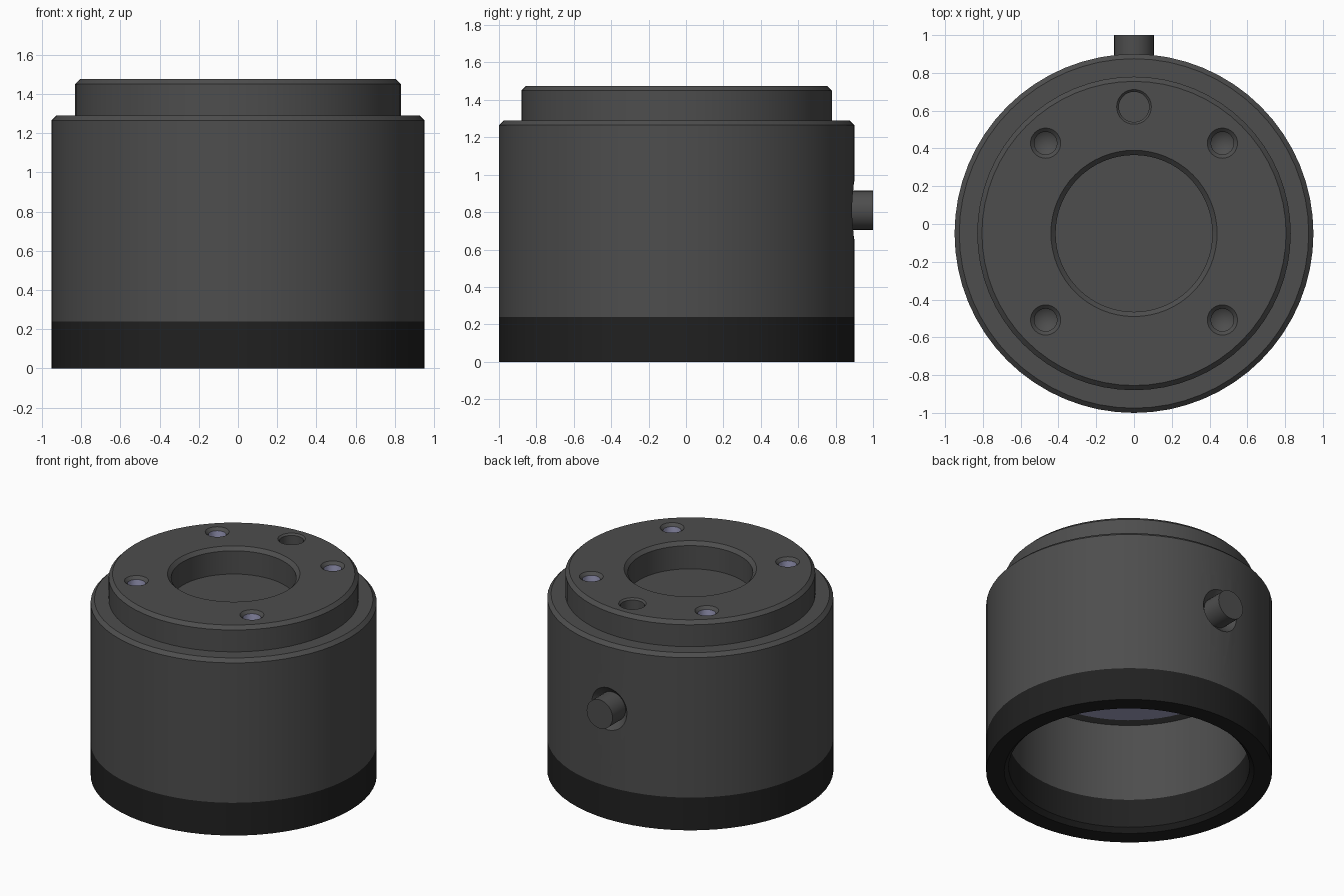
import bpy, bmesh, math

cube = bpy.data.objects.get("Cube")
if cube:
    bpy.data.objects.remove(cube, do_unlink=True)


def material(name, colour):
    m = bpy.data.materials.new(name)
    m.use_nodes = True
    m.diffuse_color = (*colour, 1)
    m.node_tree.nodes["Principled BSDF"].inputs["Base Color"].default_value = (*colour, 1)
    return m


GREY = material("charcoal grey", (0.075, 0.075, 0.075))
DARK = material("near black", (0.015, 0.015, 0.015))
LILAC = material("pale lavender metal", (0.36, 0.36, 0.55))

AXIS_Y = -0.05   # the round body sits forward of the rear pin
PIN_Z = 0.81
TOP = 1.475


def lathe(name, profile, mats, location, segments=64, special=(), closed=False, rot=0):
    """Revolve (radius, height) points; segments listed in special use mats[1]."""
    bm = bmesh.new()
    rings = []
    for r, z in profile:
        count = segments if r > 0 else 1
        rings.append([bm.verts.new((r * math.cos(math.tau * i / segments),
                                    r * math.sin(math.tau * i / segments), z))
                      for i in range(count)])
    pairs = list(zip(rings, rings[1:]))
    if closed:
        pairs.append((rings[-1], rings[0]))
    for s, (a, b) in enumerate(pairs):
        for i in range(segments):
            j = (i + 1) % segments
            corners = [a[i % len(a)], a[j % len(a)], b[j % len(b)], b[i % len(b)]]
            face = bm.faces.new(list(dict.fromkeys(corners)))
            face.material_index = 1 if s in special else 0
    bmesh.ops.recalc_face_normals(bm, faces=bm.faces[:])
    mesh = bpy.data.meshes.new(name)
    bm.to_mesh(mesh)
    bm.free()
    for m in mats:
        mesh.materials.append(m)
    obj = bpy.data.objects.new(name, mesh)
    obj.location = location
    obj.rotation_euler.x = rot
    bpy.context.collection.objects.link(obj)
    return obj


def activate(obj):
    bpy.ops.object.select_all(action='DESELECT')
    obj.select_set(True)
    bpy.context.view_layer.objects.active = obj


def cut(target, cutter):
    activate(target)
    mod = target.modifiers.new("cut", 'BOOLEAN')
    mod.operation = 'DIFFERENCE'
    mod.solver = 'EXACT'
    mod.material_mode = 'TRANSFER'
    mod.object = cutter
    bpy.ops.object.modifier_apply(modifier=mod.name)
    bpy.data.objects.remove(cutter, do_unlink=True)


# Stepped housing: hollow below, shallow round pocket on top
housing = lathe("housing", [
    (0, 0.81), (0.73, 0.81), (0.80, 0.81), (0.80, 0.24), (0.95, 0.24),
    (0.95, 1.265), (0.925, 1.29), (0.83, 1.29), (0.83, TOP - 0.025), (0.805, TOP),
    (0.44, TOP), (0.415, TOP - 0.025), (0.415, 1.28), (0, 1.28)],
    [GREY, LILAC], (0, AXIS_Y, 0), special=(0,))

# Four threaded screw holes with drill-point ends
for sx in (-1, 1):
    for sy in (-1, 1):
        cut(housing, lathe("screw_hole_cutter", [
            (0, 1.24), (0.06, 1.28), (0.06, TOP - 0.02), (0.08, TOP), (0.08, TOP + 0.1),
            (0, TOP + 0.1)], [GREY, LILAC],
            (sx * 0.468, AXIS_Y + 0.01 + sy * 0.468, 0), 32, special=(1,)))

# Plain locating hole near the rear
cut(housing, lathe("locating_hole_cutter", [
    (0, 1.33), (0.08, 1.33), (0.08, TOP - 0.012), (0.092, TOP), (0.092, TOP + 0.1),
    (0, TOP + 0.1)], [GREY], (0, 0.62, 0), 32))

# Conical recess around the rear pin
cut(housing, lathe("pin_recess_cutter", [
    (0, 0.85), (0.105, 0.85), (0.155, 0.90), (0.155, 1.05), (0, 1.05)],
    [GREY], (0, 0, PIN_Z), 32, rot=-math.pi / 2))

# Dark ring at the foot
ring = lathe("base_ring", [
    (0.83, 0), (0.95, 0), (0.95, 0.24), (0.80, 0.24), (0.80, 0.03)],
    [DARK], (0, AXIS_Y, 0), closed=True)

# Rear pin
pin = lathe("rear_pin", [(0, 0.78), (0.105, 0.78), (0.105, 1.0), (0, 1.0)],
            [GREY], (0, 0, PIN_Z), 32, rot=-math.pi / 2)

for part in (housing, ring, pin):
    activate(part)
    bpy.ops.object.shade_smooth_by_angle(angle=math.radians(30))
